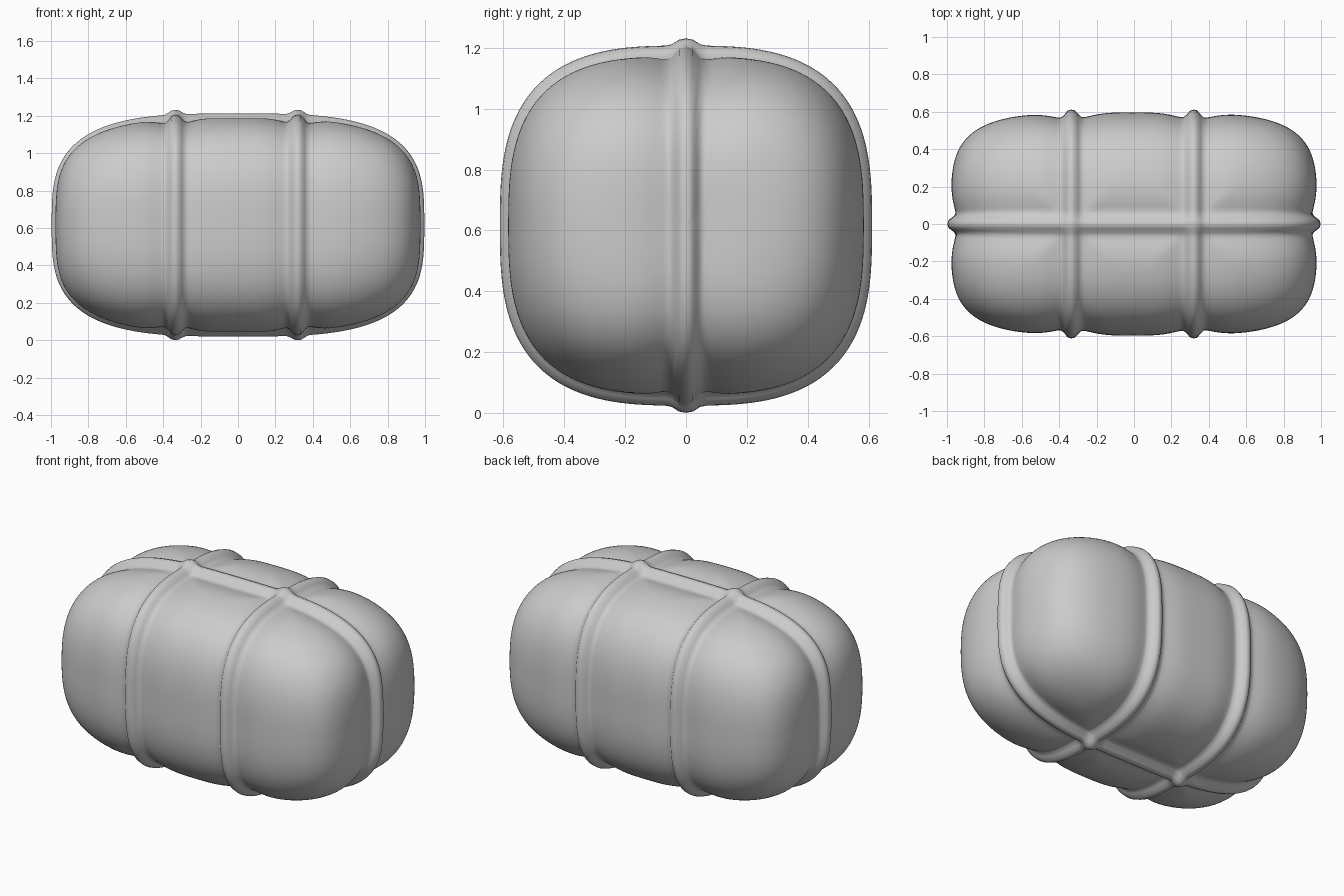
import bpy, bmesh
from math import sin, cos, pi, exp
from mathutils import Vector

if "Cube" in bpy.data.objects:
    bpy.data.objects.remove(bpy.data.objects["Cube"])

A, B, C = 0.98, 0.597, 0.58        # half sizes of the bale
PY, PZ, N = 4.3, 3.3, 2.95         # roundness of the ends (plan / side), of the cross-section
BANDS = (-0.335, 0.32)             # x of the two cross bands
RINGS, SEGS = 180, 160


def spow(v, e):
    return abs(v) ** e * (1 if v >= 0 else -1)


def unit(t, e):
    # point on a unit superellipse, in direction t
    k = (abs(cos(t)) ** e + abs(sin(t)) ** e) ** (-1 / e)
    return cos(t) * k, sin(t) * k


def normal(x, y, z, p):
    g = max(abs(y / B) ** N + abs(z / C) ** N, 1e-9)
    m = g ** (p / N - 1)
    return Vector((spow(x / A, p - 1) / A,
                   m * spow(y / B, N - 1) / B,
                   m * spow(z / C, N - 1) / C)).normalized()


def bale_point(x, y, z, p):
    # pinch the soft body near each band, and raise the band as a ridge
    cross = min(abs(x - b) for b in BANDS)
    pinch = max(exp(-(cross / 0.13) ** 2), exp(-(y / 0.12) ** 2))
    r1, r2 = exp(-(cross / 0.039) ** 3), exp(-(abs(y) / 0.039) ** 3)
    ridge = 0.05 * max(r1, r2) + 0.024 * min(r1, r2)
    return Vector((x, y, z)) + normal(x, y, z, p) * (ridge - 0.034 * pinch)


# Tied bale: soft bundle with two cross bands and one lengthwise band
bm = bmesh.new()
rows = []
for i in range(1, RINGS):
    row = []
    for j in range(SEGS):
        a = 2 * pi * j / SEGS
        p = PY * cos(a) ** 2 + PZ * sin(a) ** 2
        s, x = unit(-pi / 2 + pi * i / RINGS, p)
        y, z = unit(a, N)
        row.append(bm.verts.new(bale_point(A * x, B * y * s, C * z * s, p)))
    rows.append(row)
for a, b in zip(rows, rows[1:]):
    for j in range(SEGS):
        k = (j + 1) % SEGS
        bm.faces.new((a[j], a[k], b[k], b[j]))
# close both ends
for row, x in ((rows[0], -A), (rows[-1], A)):
    tip = bm.verts.new(bale_point(x, 0, 0, PZ))
    for j in range(SEGS):
        bm.faces.new((tip, row[j], row[(j + 1) % SEGS]))
bmesh.ops.recalc_face_normals(bm, faces=bm.faces)
low = min(v.co.z for v in bm.verts)
bmesh.ops.translate(bm, verts=bm.verts, vec=(0, 0, -low))
for f in bm.faces:
    f.smooth = True

mesh = bpy.data.meshes.new("tied_bale")
bm.to_mesh(mesh)
bm.free()
bale = bpy.data.objects.new("tied_bale", mesh)
bpy.context.collection.objects.link(bale)
